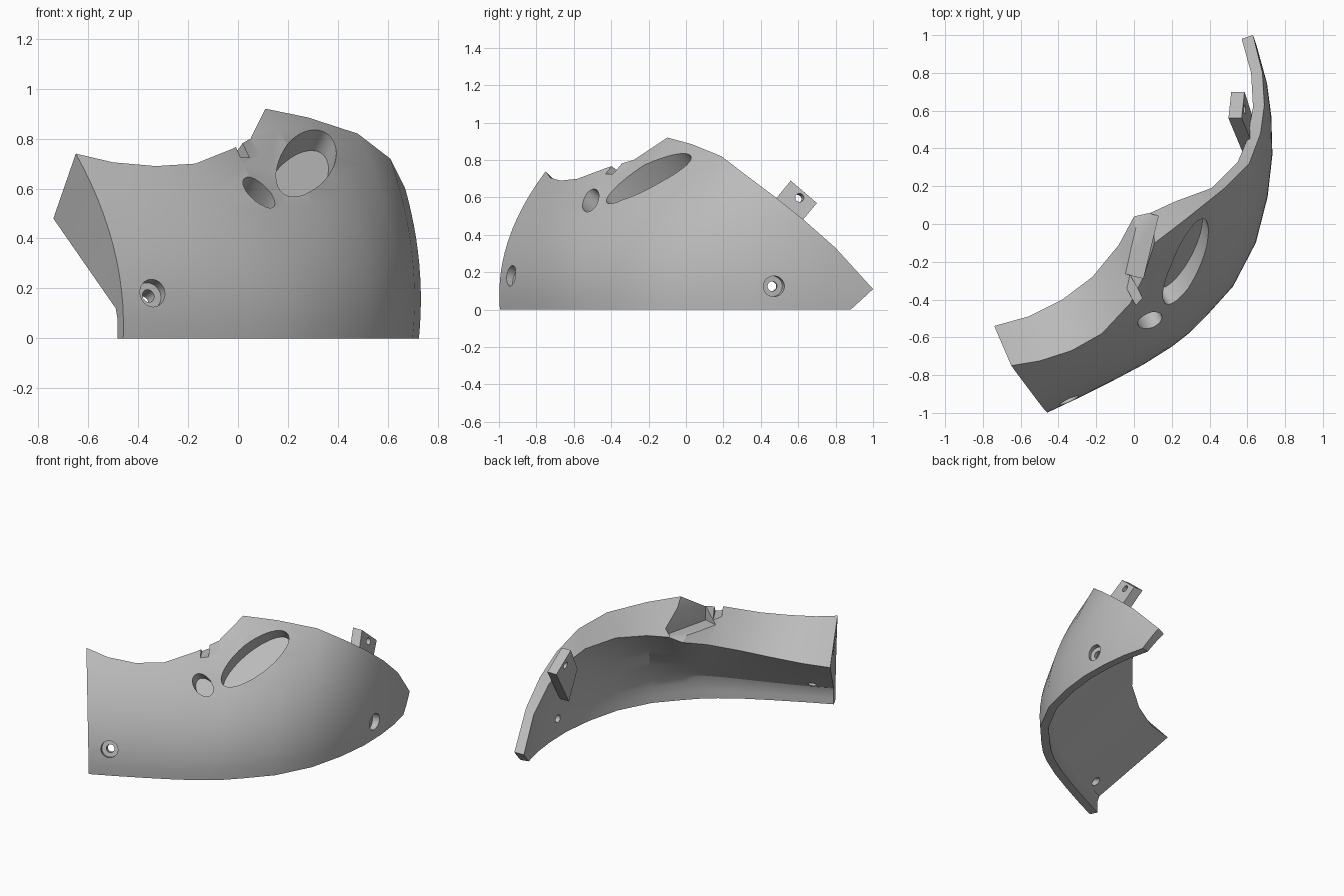
import bpy, bmesh
from mathutils import Vector, Matrix

default_cube = bpy.data.objects.get("Cube")
if default_cube:
    bpy.data.objects.remove(default_cube, do_unlink=True)

grey = bpy.data.materials.new("plain grey")
colour = (0.5, 0.5, 0.5, 1)
grey.use_nodes = True
grey.diffuse_color = colour
for node in grey.node_tree.nodes:
    if node.type == "BSDF_PRINCIPLED":
        node.inputs["Base Color"].default_value = colour


def make_object(name, bm):
    """Turn a bmesh into a named object with the grey material."""
    bmesh.ops.recalc_face_normals(bm, faces=bm.faces[:])
    mesh = bpy.data.meshes.new(name)
    bm.to_mesh(mesh)
    bm.free()
    mesh.materials.append(grey)
    obj = bpy.data.objects.new(name, mesh)
    bpy.context.collection.objects.link(obj)
    return obj


def activate(obj):
    bpy.ops.object.select_all(action="DESELECT")
    obj.select_set(True)
    bpy.context.view_layer.objects.active = obj


def cut(target, cutter):
    """Subtract the cutter from the target, then discard it."""
    cutter.hide_render = True
    activate(target)
    mod = target.modifiers.new("cut", "BOOLEAN")
    mod.operation = "DIFFERENCE"
    mod.solver = "EXACT"
    mod.object = cutter
    bpy.ops.object.modifier_apply(modifier=mod.name)
    bpy.data.objects.remove(cutter, do_unlink=True)


def bore(target, centre, axis, along, long_radius, short_radius, depth, rise=0.3):
    """Cut an oval hole from above the surface down to a depth below it."""
    axis = Vector(axis).normalized()
    along = Vector(along)
    along = (along - axis * along.dot(axis)).normalized()
    side = axis.cross(along)
    matrix = Matrix((along, side, axis)).transposed().to_4x4()
    matrix.translation = Vector(centre) + axis * (rise - depth) / 2
    bm = bmesh.new()
    bmesh.ops.create_cone(bm, cap_ends=True, segments=40, radius1=1, radius2=1, depth=1)
    bmesh.ops.scale(bm, vec=(long_radius, short_radius, rise + depth), verts=bm.verts)
    bmesh.ops.transform(bm, matrix=matrix, verts=bm.verts)
    cut(target, make_object("hole_cutter", bm))


def cut_box(target, centre, size, turn):
    """Cut a box turned about the vertical."""
    bm = bmesh.new()
    bmesh.ops.create_cube(bm, size=1)
    bmesh.ops.scale(bm, vec=size, verts=bm.verts)
    bmesh.ops.rotate(bm, matrix=Matrix.Rotation(turn, 3, "Z"), verts=bm.verts)
    bmesh.ops.translate(bm, vec=centre, verts=bm.verts)
    cut(target, make_object("box_cutter", bm))


# Stations along the shell: foot (x, y), outer rim (x, y, z), inner rim (x, y, z)
stations = [
    ((-.46, -.995), (-.65, -.75, .74), (-.74, -.54, .48)),
    ((-.3, -.92), (-.5, -.725, .705), (-.56, -.49, .48)),
    ((-.12, -.83), (-.33, -.67, .69), (-.38, -.4, .51)),
    ((.05, -.74), (-.17, -.58, .7), (-.22, -.28, .56)),
    ((.2, -.645), (-.02, -.42, .76), (-.08, -.11, .63)),
    ((.29, -.575), (.05, -.28, .8), (0, .04, .68)),
    ((.38, -.485), (.11, -.1, .92), (.09, .06, .7)),
    ((.52, -.33), (.28, .03, .885), (.22, .12, .7)),
    ((.64, -.1), (.48, .19, .82), (.41, .19, .66)),
    ((.7, .14), (.61, .32, .72), (.55, .33, .6)),
    ((.725, .36), (.67, .48, .6), (.6, .45, .54)),
    ((.72, .56), (.69, .63, .48), (.63, .62, .44)),
    ((.7, .73), (.68, .8, .33), (.62, .8, .3)),
    ((.665, .88), (.63, 1.0, .11), (.57, .98, .1)),
]
STEPS = 12
WALL = 0.055
BLOCK_END = 6    # the inside is a flat sloping face up to this station


def domed(t):
    return t * t


def straight(t):
    return t


def sloped(t):
    """Upright at the foot, then an even slope."""
    return max(0, (t - .23) / .77)


def rib(foot, rim, lean, bulge):
    """Points from foot to rim, leaning over and swelling outward."""
    points = []
    for i in range(STEPS + 1):
        t = i / STEPS
        p = foot.lerp(rim, lean(t)) + bulge * rim.z * t * (1 - t)
        p.z = rim.z * t
        points.append(p)
    return points


# Curved shell, lofted as a closed loop of outer and inner ribs
bm = bmesh.new()
loops = []
last = len(stations) - 1
for i, (foot, outer, inner) in enumerate(stations):
    run = Vector(stations[min(i + 1, last)][0]) - Vector(stations[max(i - 1, 0)][0])
    run.normalize()
    inward = Vector((-run.y, run.x, 0))
    foot = Vector((*foot, 0))
    bulge = inward * -.1
    lean = straight if i == last else domed
    outside = rib(foot, Vector(outer), lean, bulge)
    if i <= BLOCK_END:
        inside = rib(foot + inward * WALL, Vector(inner), sloped, Vector())
    else:
        inside = rib(foot + inward * WALL, Vector(inner), lean, bulge)
    loops.append([bm.verts.new(p) for p in outside + inside[::-1]])
count = len(loops[0])
for a, b in zip(loops, loops[1:]):
    for j in range(count):
        k = (j + 1) % count
        bm.faces.new((a[j], a[k], b[k], b[j]))
for end in (loops[0], loops[-1]):
    for j in range(STEPS):
        bm.faces.new((end[j], end[j + 1], end[-2 - j], end[-1 - j]))
shell = make_object("curved_shell", bm)

# Blind oval pockets on the crown
bore(shell, (.275, -.205, .705), (.33, -.6, .72), (.37, .78, .51), .27, .1, .13)
bore(shell, (.08, -.5, .575), (.3, -.7, .6), (.7, 0, -.7), .08, .055, .1)

# Counterbored screw holes near the foot
for centre, axis in (((-.345, -.93, .18), (.42, -.9, .3)), ((.73, .47, .125), (1, .25, 0))):
    bore(shell, centre, axis, (0, 0, 1), .055, .055, .035)
    bore(shell, centre, axis, (0, 0, 1), .026, .026, .25)

# Small notch across the top rim, and the step behind the crown
cut_box(shell, (0, -.36, .765), (.05, .2, .08), .5)
cut_box(shell, (.04, -.11, .85), (.1, .34, .3), -.236)

# Mounting tab on the inside of the rear edge
bm = bmesh.new()
outline = [(.5, .56, .69), (.515, .7, .57), (.6, .44, .26), (.575, .38, .47)]
near = [bm.verts.new(p) for p in outline]
far = [bm.verts.new((x + .07, y, z)) for x, y, z in outline]
bm.faces.new(near)
bm.faces.new(far)
for j in range(4):
    k = (j + 1) % 4
    bm.faces.new((near[j], near[k], far[k], far[j]))
tab = make_object("mounting_tab", bm)
bore(tab, (.55, .6, .595), (1, .2, .1), (0, 0, 1), .023, .023, .3)

for obj in (shell, tab):
    activate(obj)
    bpy.ops.object.shade_smooth_by_angle(angle=.5)
